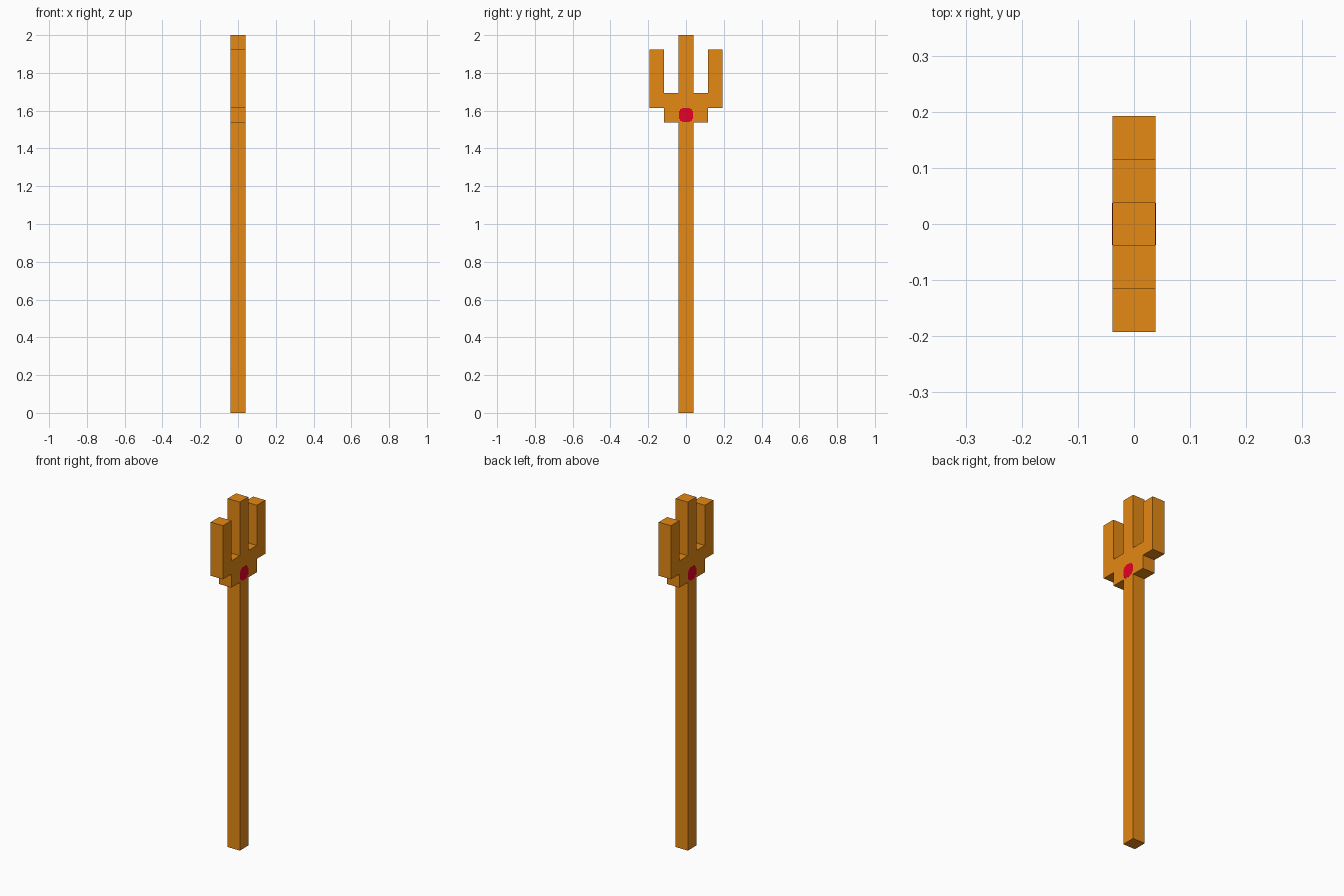
import bpy, bmesh

if "Cube" in bpy.data.objects:
    bpy.data.objects.remove(bpy.data.objects["Cube"])

U = 2 / 26          # one block of the stepped design
H = U / 2           # half thickness


def material(name, rgb):
    m = bpy.data.materials.new(name)
    m.diffuse_color = (*rgb, 1)
    m.use_nodes = True
    m.node_tree.nodes["Principled BSDF"].inputs["Base Color"].default_value = m.diffuse_color
    return m


def extrude_profile(name, outline, x0, x1, mat):
    """Extrude a (y, z) outline along x from x0 to x1."""
    bm = bmesh.new()
    face = bm.faces.new([bm.verts.new((x0, y, z)) for y, z in outline])
    ext = bmesh.ops.extrude_face_region(bm, geom=[face])
    verts = [v for v in ext["geom"] if isinstance(v, bmesh.types.BMVert)]
    bmesh.ops.translate(bm, verts=verts, vec=(x1 - x0, 0, 0))
    bmesh.ops.recalc_face_normals(bm, faces=bm.faces)
    mesh = bpy.data.meshes.new(name)
    bm.to_mesh(mesh)
    bm.free()
    mesh.materials.append(mat)
    obj = bpy.data.objects.new(name, mesh)
    bpy.context.collection.objects.link(obj)
    return obj


gold = material("golden_orange", (0.78, 0.25, 0.007))
red = material("gem_red", (0.80, 0.0, 0.02))

# Shaft, stepped crossbar and three prongs: half outline in blocks, mirrored
half = [(0.5, 0), (0.5, 20), (1.5, 20), (1.5, 21), (2.5, 21), (2.5, 25),
        (1.5, 25), (1.5, 22), (0.5, 22), (0.5, 26)]
outline = [(y * U, z * U) for y, z in half]
outline += [(-y, z) for y, z in reversed(outline)]
extrude_profile("trident", outline, -H, H, gold)

# Thin gem plate with stepped corners on each broad side
a, b, c, zc = 0.0375, 0.031, 0.02, 20.5 * U
quarter = [(a, c), (b, c), (b, b), (c, b), (c, a)]
right = [(y, -z) for y, z in reversed(quarter)] + quarter
gem = right + [(-y, z) for y, z in reversed(right)]
gem = [(y, zc + z) for y, z in gem]
for side, s in (("right", 1), ("left", -1)):
    extrude_profile("gem_" + side, gem, s * (H - 0.001), s * (H + 0.0005), red)
